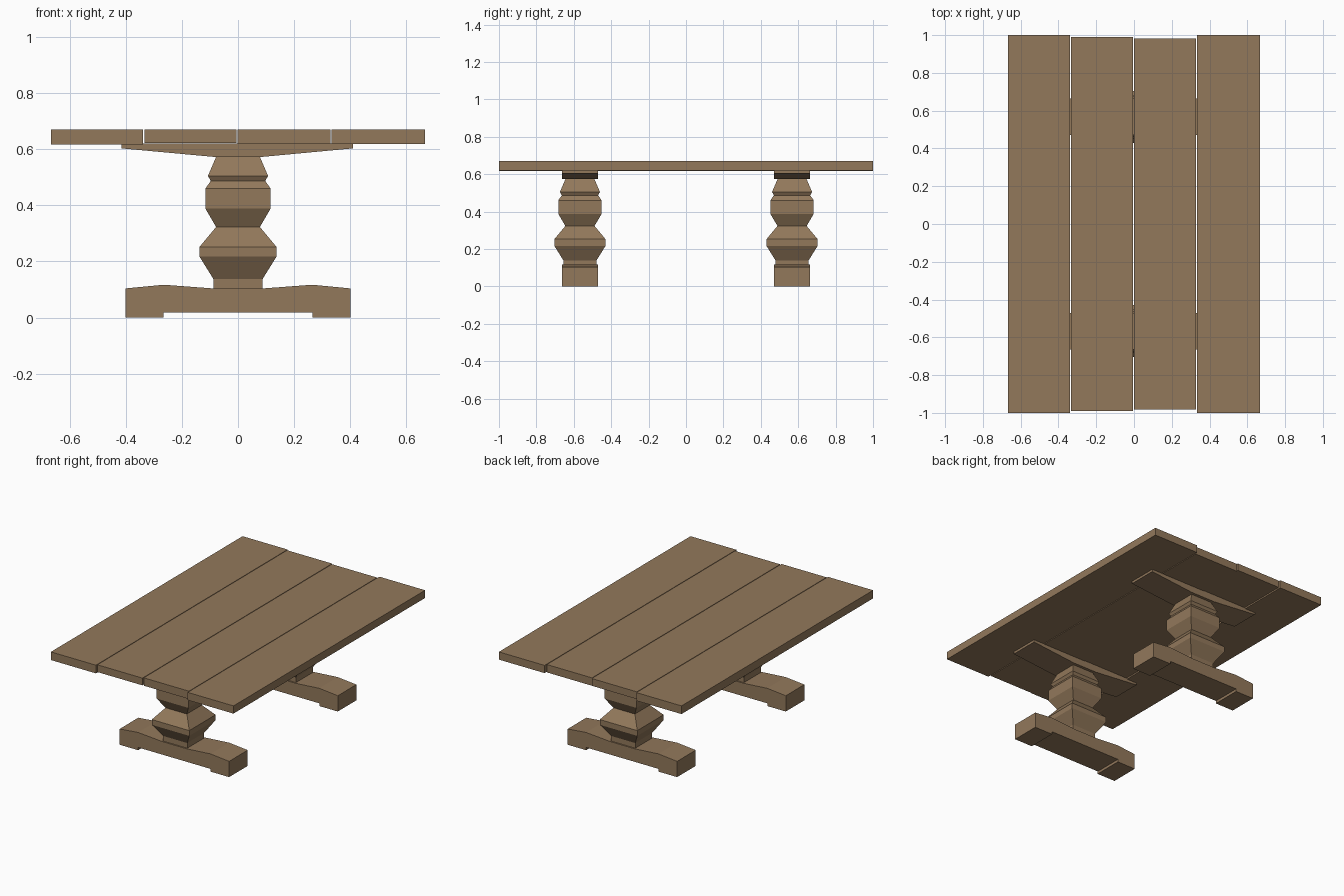
import bpy, bmesh

if "Cube" in bpy.data.objects:
    bpy.data.objects.remove(bpy.data.objects["Cube"])

wood = bpy.data.materials.new("wood")
wood.diffuse_color = (0.29, 0.19, 0.105, 1)
wood.use_nodes = True
wood.node_tree.nodes["Principled BSDF"].inputs["Base Color"].default_value = wood.diffuse_color


def finish(bm, name):
    bmesh.ops.recalc_face_normals(bm, faces=bm.faces[:])
    mesh = bpy.data.meshes.new(name)
    bm.to_mesh(mesh)
    bm.free()
    mesh.materials.append(wood)
    obj = bpy.data.objects.new(name, mesh)
    bpy.context.collection.objects.link(obj)
    return obj


def extruded(name, profile, y0, y1):
    """Extrude an x-z outline along y."""
    bm = bmesh.new()
    face = bm.faces.new([bm.verts.new((x, y0, z)) for x, z in profile])
    result = bmesh.ops.extrude_face_region(bm, geom=[face], use_keep_orig=True)
    verts = [v for v in result["geom"] if isinstance(v, bmesh.types.BMVert)]
    bmesh.ops.translate(bm, verts=verts, vec=(0, y1 - y0, 0))
    return finish(bm, name)


def square_turning(name, rings, y):
    """Stack square rings of (half width, height) into a closed post."""
    bm = bmesh.new()
    loops = [[bm.verts.new((sx * r, y + sy * r, z))
              for sx, sy in ((-1, -1), (1, -1), (1, 1), (-1, 1))]
             for r, z in rings]
    for a, b in zip(loops, loops[1:]):
        for i in range(4):
            j = (i + 1) % 4
            bm.faces.new((a[i], a[j], b[j], b[i]))
    bm.faces.new(loops[0])
    bm.faces.new(loops[-1])
    return finish(bm, name)


# Tabletop planks: x range, half length, underside height
planks = [(-0.667, -0.338, 1.0, 0.616), (-0.334, -0.005, 0.99, 0.622),
          (-0.001, 0.329, 0.982, 0.618), (0.333, 0.667, 1.0, 0.619)]
for n, (x0, x1, h, z) in enumerate(planks, 1):
    extruded(f"tabletop_plank_{n}", [(x0, z), (x1, z), (x1, 0.67), (x0, 0.67)], -h, h)

# Outlines shared by both trestles
foot = [(-0.4, 0), (-0.265, 0), (-0.265, 0.018), (0.265, 0.018), (0.265, 0),
        (0.4, 0), (0.4, 0.104), (0.265, 0.117), (0.09, 0.104),
        (-0.09, 0.104), (-0.265, 0.117), (-0.4, 0.104)]
support = [(-0.415, 0.603), (-0.09, 0.573), (0.09, 0.573), (0.41, 0.603),
           (0.41, 0.621), (-0.415, 0.621)]
post = [(0.088, 0.09), (0.088, 0.138), (0.137, 0.217), (0.137, 0.252),
        (0.078, 0.323), (0.116, 0.388), (0.116, 0.46), (0.097, 0.487),
        (0.107, 0.505), (0.077, 0.575)]

for side, y in (("front", -0.567), ("back", 0.567)):
    extruded(f"{side}_foot", foot, y - 0.097, y + 0.097)
    square_turning(f"{side}_pedestal", post, y)
    extruded(f"{side}_top_support", support, y - 0.097, y + 0.097)
